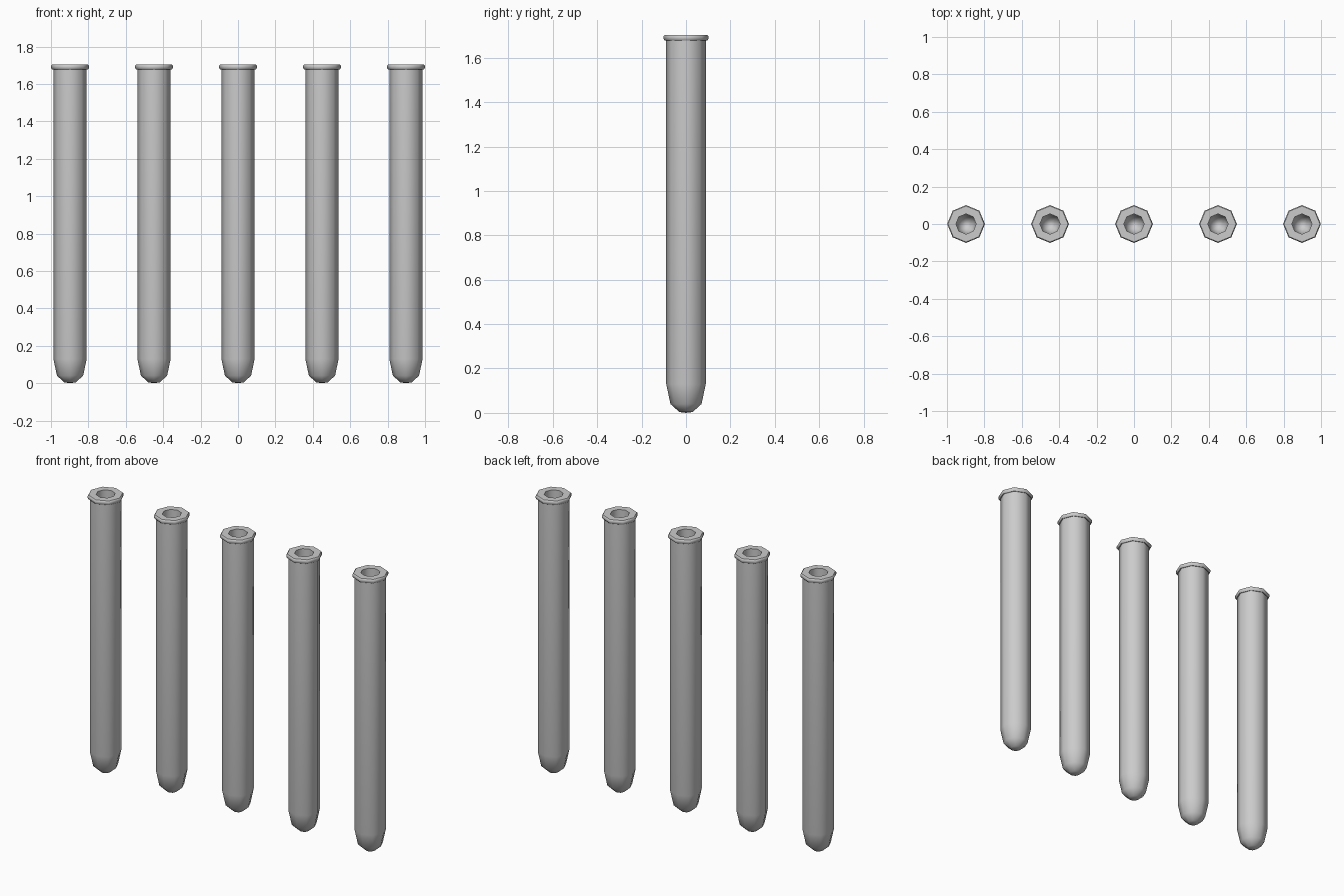
import bpy, bmesh
from math import cos, sin, tau, radians

if "Cube" in bpy.data.objects:
    bpy.data.objects.remove(bpy.data.objects["Cube"])

SIDES = 8
# Closed tube profile (radius, z): outer tip, wall, rolled lip, then down the bore
PROFILE = [(0, 0), (0.03, 0.004), (0.07, 0.04), (0.089, 0.13), (0.089, 1.68),
           (0.096, 1.678), (0.101, 1.685), (0.101, 1.697), (0.096, 1.703),
           (0.054, 1.703), (0.054, 0.13), (0.043, 0.07), (0.02, 0.045), (0, 0.04)]


def lathe(name, profile, x):
    bm = bmesh.new()
    rings = []
    for r, z in profile:
        if r == 0:
            rings.append([bm.verts.new((0, 0, z))] * SIDES)
        else:
            rings.append([bm.verts.new((r * cos(tau * i / SIDES), r * sin(tau * i / SIDES), z))
                          for i in range(SIDES)])
    for a, b in zip(rings, rings[1:]):
        for i in range(SIDES):
            j = (i + 1) % SIDES
            bm.faces.new(list(dict.fromkeys((a[i], a[j], b[j], b[i]))))
    bmesh.ops.recalc_face_normals(bm, faces=bm.faces)
    mesh = bpy.data.meshes.new(name)
    bm.to_mesh(mesh)
    bm.free()
    obj = bpy.data.objects.new(name, mesh)
    obj.location.x = x
    bpy.context.collection.objects.link(obj)
    return obj


# Row of five tubes
for n in range(5):
    tube = lathe(f"test_tube_{n + 1}", PROFILE, (n - 2) * 0.449)
    bpy.ops.object.select_all(action='DESELECT')
    tube.select_set(True)
    bpy.context.view_layer.objects.active = tube
    bpy.ops.object.shade_smooth_by_angle(angle=radians(50))
